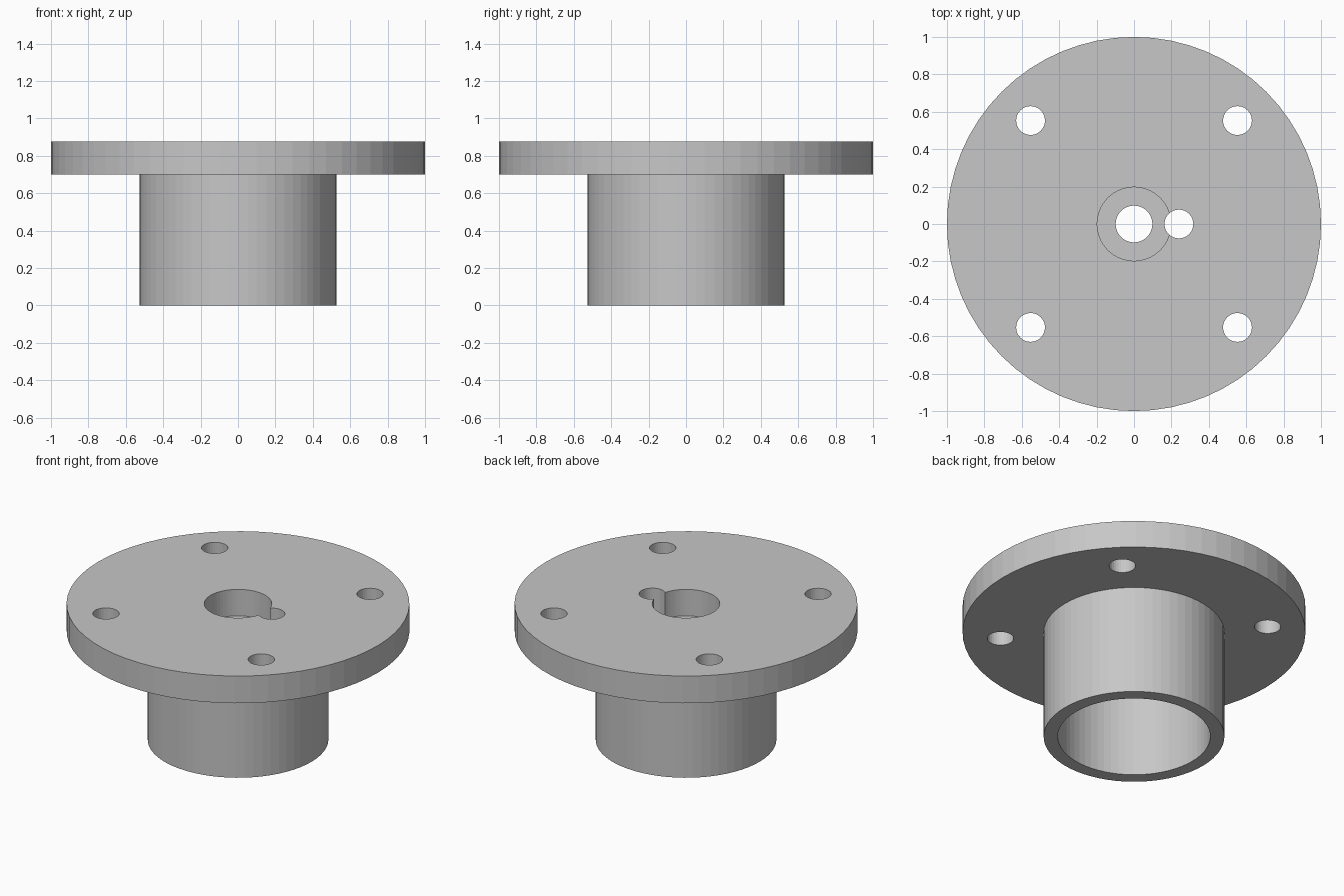
import bpy, bmesh
from math import cos, sin, tau

cube = bpy.data.objects.get("Cube")
if cube:
    bpy.data.objects.remove(cube)

SIDES = 64
TOP, UNDERSIDE = 0.875, 0.70          # flange faces
SEAT, CEILING = 0.705, 0.61           # web between top recess and bore
TUBE_R, BORE_R, RECESS_R, SHAFT_R = 0.527, 0.445, 0.197, 0.098
HOLE_R, BOLT_OFFSET, PIN_X = 0.077, 0.553, 0.24

grey = bpy.data.materials.new("plain grey")
grey.use_nodes = True
colour = (0.57, 0.57, 0.57, 1)
grey.diffuse_color = colour
grey.node_tree.nodes["Principled BSDF"].inputs["Base Color"].default_value = colour


def make_object(name, bm):
    bmesh.ops.recalc_face_normals(bm, faces=bm.faces)
    mesh = bpy.data.meshes.new(name)
    bm.to_mesh(mesh)
    bm.free()
    mesh.materials.append(grey)
    obj = bpy.data.objects.new(name, mesh)
    bpy.context.collection.objects.link(obj)
    return obj


def lathe(name, profile):
    """Turn a closed (radius, z) profile about the z axis."""
    bm = bmesh.new()
    rings = [[bm.verts.new((r * cos(tau * i / SIDES), r * sin(tau * i / SIDES), z))
              for i in range(SIDES)] for r, z in profile]
    for a, b in zip(rings, rings[1:] + rings[:1]):
        for i in range(SIDES):
            j = (i + 1) % SIDES
            bm.faces.new((a[i], a[j], b[j], b[i]))
    return make_object(name, bm)


# Flange and hollow tube, turned as one body
hub = lathe("flanged_hub", [
    (SHAFT_R, SEAT), (RECESS_R, SEAT), (RECESS_R, TOP), (1, TOP),
    (1, UNDERSIDE), (TUBE_R, UNDERSIDE), (TUBE_R, 0),
    (BORE_R, 0), (BORE_R, CEILING), (SHAFT_R, CEILING)])

# Four bolt holes and the pin hole beside the recess
holes = [(sx * BOLT_OFFSET, sy * BOLT_OFFSET) for sx in (-1, 1) for sy in (-1, 1)]
holes.append((PIN_X, 0))
bm = bmesh.new()
for x, y in holes:
    drill = bmesh.ops.create_cone(bm, cap_ends=True, segments=32,
                                  radius1=HOLE_R, radius2=HOLE_R, depth=0.5)
    bmesh.ops.translate(bm, verts=drill["verts"], vec=(x, y, 0.8))
cutter = make_object("hole_cutter", bm)
cutter.hide_render = True

# Drill the holes, then drop the cutter
cut = hub.modifiers.new("holes", "BOOLEAN")
cut.operation, cut.solver, cut.object = "DIFFERENCE", "EXACT", cutter
bpy.context.view_layer.objects.active = hub
hub.select_set(True)
bpy.ops.object.modifier_apply(modifier=cut.name)
bpy.data.objects.remove(cutter)
